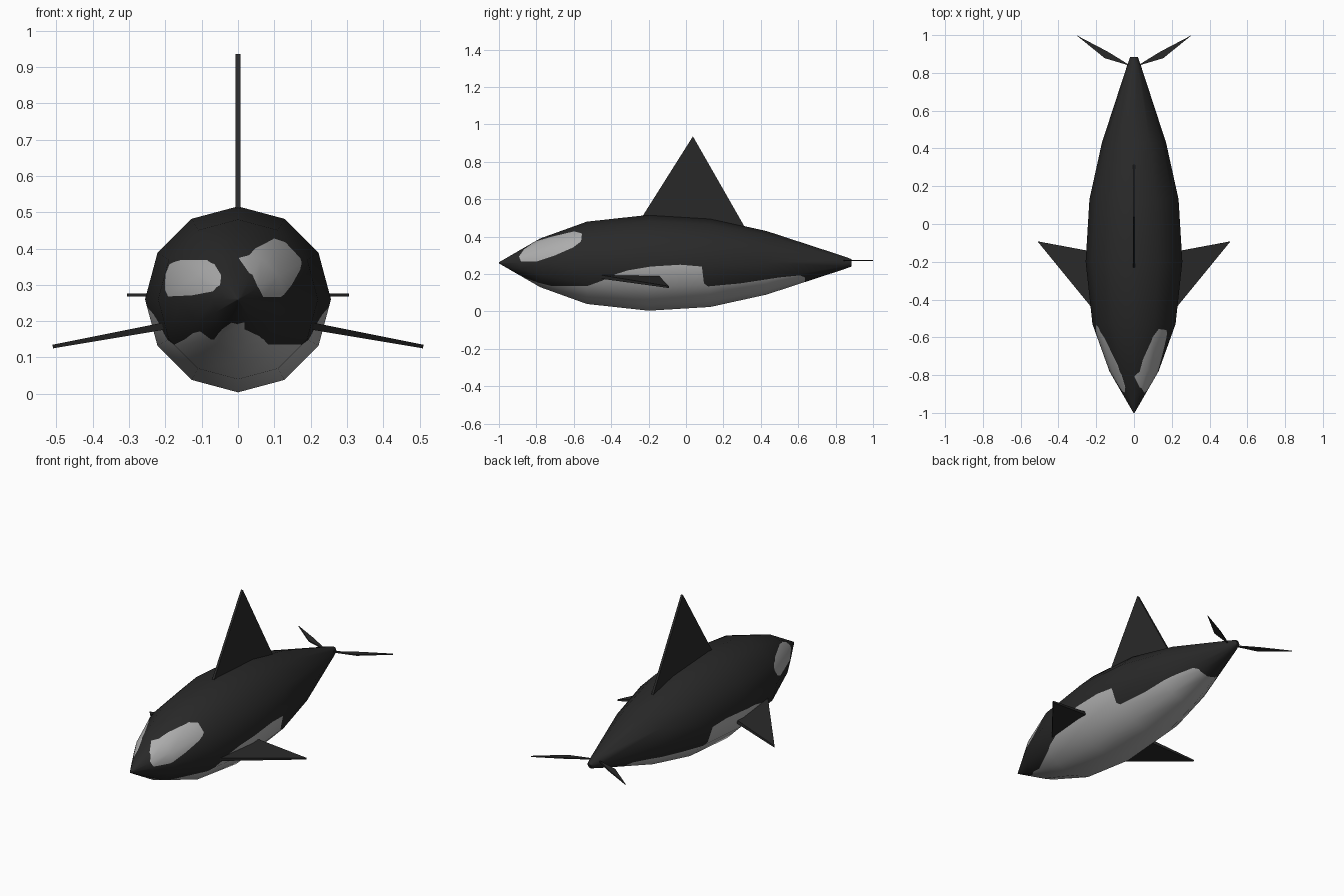
import bpy, bmesh, math
from mathutils import Vector

if "Cube" in bpy.data.objects:
    bpy.data.objects.remove(bpy.data.objects["Cube"])

CZ = 0.26          # height of the body axis
SIDES = 12


def material(name, value):
    m = bpy.data.materials.new(name)
    m.diffuse_color = (value, value, value, 1)
    m.use_nodes = True
    m.node_tree.nodes["Principled BSDF"].inputs["Base Color"].default_value = m.diffuse_color
    return m


black = material("black skin", 0.022)
white = material("white skin", 0.42)

# Body rings: (y, radius)
RINGS = [(-1, .003), (-.78, .13), (-.53, .22), (-.2, .256), (.13, .236),
         (.43, .17), (.84, .036), (.885, .02)]

# Marking outlines in (y, z), one set for each side of the body
EYE_R = [(-.893, .294), (-.866, .332), (-.807, .374), (-.717, .40), (-.599, .428), (-.556, .417),
         (-.561, .374), (-.604, .342), (-.70, .30), (-.797, .267), (-.882, .267)]
EYE_L = [(-.56, .288), (-.535, .329), (-.545, .357), (-.6, .368), (-.75, .368), (-.8, .357),
         (-.863, .326), (-.893, .299), (-.876, .282), (-.78, .271), (-.6, .268)]
FLANK = [(-.53, .135), (-.444, .166), (-.395, .193), (-.31, .22), (-.19, .24), (-.03, .25),
         (.085, .24), (.096, .15), (.118, .134), (.29, .15), (.5, .182), (.61, .193),
         (.636, .182), (.636, -.1), (-.888, -.1)]
BELLY_R = [(-.888, .197), (-.855, .178), (-.787, .153), (-.72, .136)] + FLANK
BELLY_L = [(-.886, .196), (-.843, .178), (-.783, .15), (-.765, .15), (-.75, .172),
           (-.70, .167), (-.62, .15)] + FLANK


def inside(poly, y, z):
    hit = False
    for (y1, z1), (y2, z2) in zip(poly, poly[1:] + poly[:1]):
        if (z1 > z) != (z2 > z) and y < (y2 - y1) * (z - z1) / (z2 - z1) + y1:
            hit = not hit
    return hit


def cut_outline(bm, poly, side):
    """Cut the body faces on one side along an outline."""
    for (y1, z1), (y2, z2) in zip(poly, poly[1:] + poly[:1]):
        faces = []
        for f in bm.faces:
            ys = [v.co.y for v in f.verts]
            zs = [v.co.z for v in f.verts]
            if (f.calc_center_median().x * side > 0
                    and min(ys) <= max(y1, y2) and max(ys) >= min(y1, y2)
                    and min(zs) <= max(z1, z2) and max(zs) >= min(z1, z2)):
                faces.append(f)
        geom = set(faces)
        for f in faces:
            geom.update(f.edges)
            geom.update(f.verts)
        if faces:
            bmesh.ops.bisect_plane(bm, geom=list(geom), dist=1e-5, plane_co=(0, y1, z1),
                                   plane_no=(0, z2 - z1, y1 - y2))


def finish(bm, name):
    bmesh.ops.recalc_face_normals(bm, faces=bm.faces)
    me = bpy.data.meshes.new(name)
    bm.to_mesh(me)
    bm.free()
    ob = bpy.data.objects.new(name, me)
    bpy.context.collection.objects.link(ob)
    me.materials.append(black)
    return ob


# Body: lofted twelve-sided spindle
bm = bmesh.new()
loops = []
for y, r in RINGS:
    loops.append([bm.verts.new((r * math.sin(a), y, CZ + r * math.cos(a)))
                  for a in (2 * math.pi * i / SIDES for i in range(SIDES))])
for a, b in zip(loops, loops[1:]):
    for i in range(SIDES):
        j = (i + 1) % SIDES
        bm.faces.new((a[i], a[j], b[j], b[i]))
bm.faces.new(loops[0])
bm.faces.new(loops[-1])

# White eye patches and belly
markings = [(EYE_R, 1), (EYE_L, -1), (BELLY_R, 1), (BELLY_L, -1)]
for poly, side in markings:
    cut_outline(bm, poly, side)
for f in bm.faces:
    f.smooth = True
    c = f.calc_center_median()
    f.material_index = int(any(c.x * s > 0 and inside(p, c.y, c.z) for p, s in markings))
body = finish(bm, "body")
body.data.materials.append(white)

# Smooth normals of the spindle, independent of the marking cuts
steps = [(b[1] - a[1]) / (b[0] - a[0]) for a, b in zip(RINGS, RINGS[1:])]
slopes = [steps[0]] + [(a + b) / 2 for a, b in zip(steps, steps[1:])] + [steps[-1]]


def body_normal(co):
    for k in range(len(steps)):
        y1, y2 = RINGS[k][0], RINGS[k + 1][0]
        if co.y <= y2 + 1e-5:
            break
    t = (co.y - y1) / (y2 - y1)
    radial = Vector((co.x, 0, co.z - CZ)).normalized()
    return (radial - Vector((0, slopes[k] * (1 - t) + slopes[k + 1] * t, 0))).normalized()


body.data.normals_split_custom_set_from_vertices([body_normal(v.co) for v in body.data.vertices])


def plate(name, outline, axis, thick):
    """Thin fin: outline points pushed apart along an axis, thickness per point."""
    bm = bmesh.new()
    n = len(outline)
    d = Vector(axis).normalized()
    top, low = ([bm.verts.new(Vector(p) + d * s * t / 2) for p, t in zip(outline, thick)]
                for s in (1, -1))
    bm.faces.new(top)
    bm.faces.new(low[::-1])
    for i in range(n):
        j = (i + 1) % n
        bm.faces.new((top[i], low[i], low[j], top[j]))
    return finish(bm, name)


# Dorsal fin
plate("dorsal_fin", [(0, -.28, .44), (0, -.23, .513), (0, .037, .936), (0, .312, .455), (0, .34, .4)],
      (1, 0, 0), [.013] * 5)

# Paired flippers and tail flukes
for s, label in ((1, "right"), (-1, "left")):
    plate(label + "_flipper", [(s * .2, -.47, .187), (s * .51, -.092, .13), (s * .2, -.15, .187)],
          (s * .18, 0, 1), [.02, .01, .02])
    plate(label + "_fluke", [(s * .015, .836, .272), (s * .155, .878, .272), (s * .306, 1, .272),
                             (s * .14, .913, .272)], (0, 0, 1), [.007] * 4)
